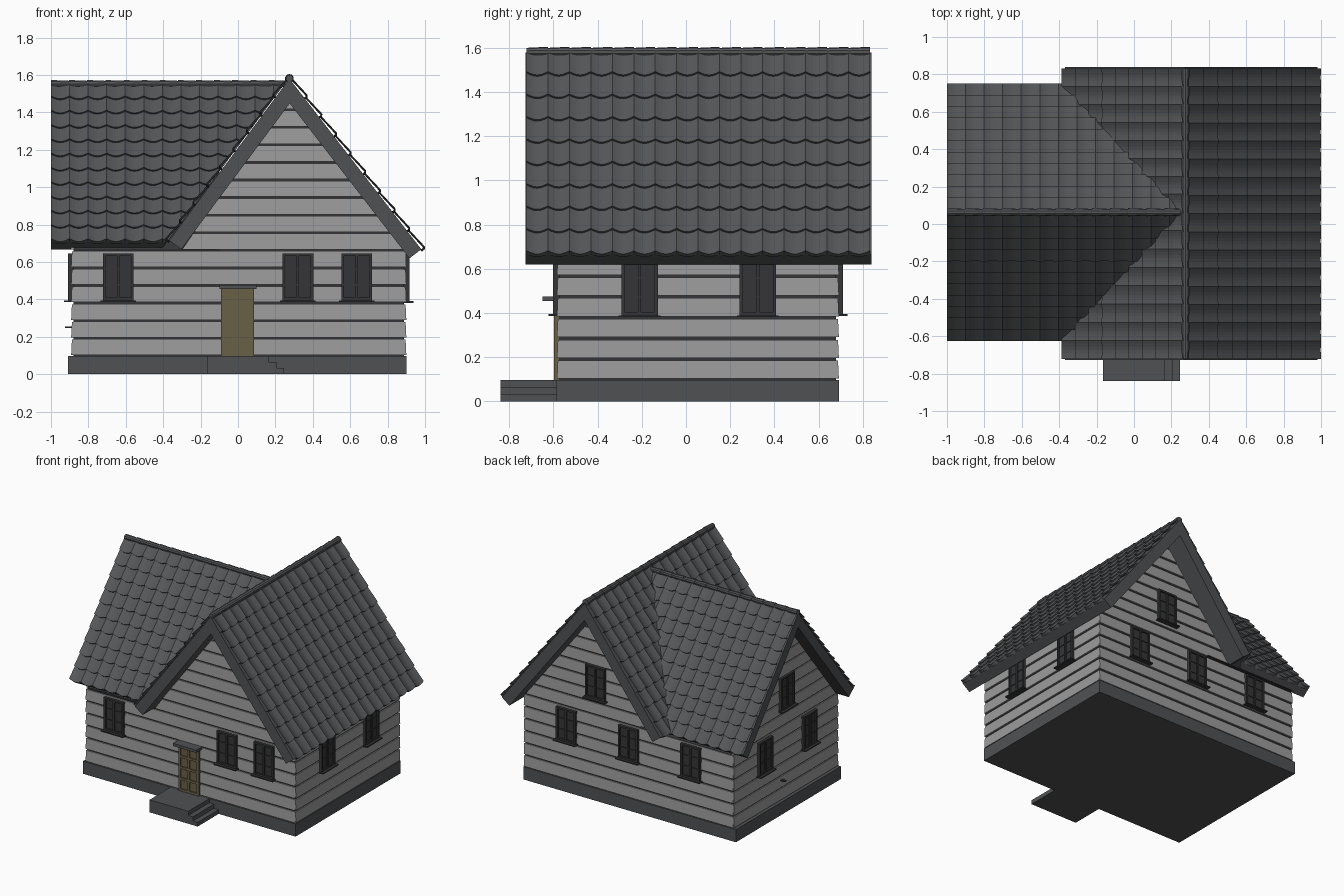
import bpy, bmesh
from math import sin, pi, radians
from mathutils import Vector, Matrix

if "Cube" in bpy.data.objects:
    bpy.data.objects.remove(bpy.data.objects["Cube"])


def material(name, c):
    m = bpy.data.materials.new(name)
    m.diffuse_color = (*c, 1)
    m.use_nodes = True
    m.node_tree.nodes["Principled BSDF"].inputs["Base Color"].default_value = m.diffuse_color
    return m


ROOF = material("roof_grey", (0.09, 0.093, 0.097))
BASE = material("base_grey", (0.08, 0.083, 0.087))
WALL = material("wall_grey", (0.33, 0.33, 0.33))
DARK = material("window_dark", (0.035, 0.036, 0.038))
DOOR = material("door_brown", (0.14, 0.115, 0.06))


def finish(bm, name, mat, recalc=True):
    if recalc:
        bmesh.ops.recalc_face_normals(bm, faces=bm.faces[:])
    me = bpy.data.meshes.new(name)
    bm.to_mesh(me)
    bm.free()
    me.materials.append(mat)
    ob = bpy.data.objects.new(name, me)
    bpy.context.collection.objects.link(ob)
    return ob


def prism(bm, ring_a, ring_b):
    a = [bm.verts.new(p) for p in ring_a]
    b = [bm.verts.new(p) for p in ring_b]
    bm.faces.new(a)
    bm.faces.new(b)
    n = len(a)
    for i in range(n):
        j = (i + 1) % n
        bm.faces.new((a[i], a[j], b[j], b[i]))


# Wall frames: (position along the wall, height, distance out from the wall)
SIDES = {
    "front": lambda a, z, d: (a, -0.572 - d, z),
    "back": lambda a, z, d: (a, 0.68 + d, z),
    "right": lambda a, z, d: (0.888 + d, a, z),
    "left": lambda a, z, d: (-0.88 - d, a, z),
}


def panel(bm, side, a0, a1, z0, z1, d0, d1):
    f = SIDES[side]
    q = [(a0, z0), (a1, z0), (a1, z1), (a0, z1)]
    prism(bm, [f(a, z, d0) for a, z in q], [f(a, z, d1) for a, z in q])


def box(bm, x0, x1, y0, y1, z0, z1):
    q = [(x0, y0), (x1, y0), (x1, y1), (x0, y1)]
    prism(bm, [(x, y, z0) for x, y in q], [(x, y, z1) for x, y in q])


# Foundation and entrance steps
bm = bmesh.new()
box(bm, -0.91, 0.90, -0.585, 0.692, 0, 0.097)
finish(bm, "foundation", BASE)
bm = bmesh.new()
for x1, top in ((0.165, 0.096), (0.205, 0.064), (0.245, 0.032)):
    box(bm, -0.165 if x1 < 0.2 else x1 - 0.04, x1, -0.84, -0.58, 0, top)
finish(bm, "entrance_steps", BASE)

# Wall core with both gable prisms
bm = bmesh.new()
box(bm, -0.88, 0.888, -0.572, 0.68, 0.09, 0.67)
main_tri = [(-0.30, 0.665), (0.91, 0.665), (0.275, 1.49)]
cross_tri = [(-0.575, 0.665), (0.70, 0.665), (0.063, 1.47)]
prism(bm, [(x, -0.572, z) for x, z in main_tri], [(x, 0.68, z) for x, z in main_tri])
prism(bm, [(-0.88, y, z) for y, z in cross_tri], [(-0.1, y, z) for y, z in cross_tri])
finish(bm, "wall_core", DARK)


# Horizontal siding boards, trimmed to the gable slopes
def siding(side, lo, hi, tri):
    bm = bmesh.new()
    f = SIDES[side]

    def span(z):
        if tri is None or z < 0.66:
            return lo, hi
        (l, zb), (r, _), (m, zt) = tri
        k = min((z - zb) / (zt - zb), 1)
        return l + (m - l) * k, r + (m - r) * k

    for k in range(15 if tri else 6):
        z0 = 0.103 + 0.094 * k
        z1 = min(z0 + 0.082, 1.46)
        if z0 > 1.42:
            break
        a0, a1 = span(z0)
        b0, b1 = span(z1)
        prism(bm, [f(a0, z0, -0.01), f(a1, z0, -0.01), f(b1, z1, -0.01), f(b0, z1, -0.01)],
              [f(a0, z0, 0.012), f(a1, z0, 0.012), f(b1, z1, 0.008), f(b0, z1, 0.008)])
    finish(bm, side + "_siding", WALL)


siding("front", -0.886, 0.896, main_tri)
siding("back", -0.886, 0.896, main_tri)
siding("left", -0.58, 0.688, cross_tri)
siding("right", -0.58, 0.688, None)


# Windows: glass, frame, glazing bars and sill
def window(side, a, z, i):
    bm = bmesh.new()
    w, h, t = 0.0825, 0.125, 0.014
    panel(bm, side, a - w, a + w, z - h, z + h, 0, 0.018)
    for s in (-1, 1):
        panel(bm, side, *sorted((a + s * w, a + s * (w - t))), z - h, z + h, 0, 0.03)
        panel(bm, side, a - w, a + w, *sorted((z + s * h, z + s * (h - t))), 0, 0.03)
        panel(bm, side, a - w, a + w, z + s * 0.042 - 0.003, z + s * 0.042 + 0.003, 0, 0.023)
    panel(bm, side, a - 0.007, a + 0.007, z - h, z + h, 0, 0.028)
    panel(bm, side, a - w - 0.012, a + w + 0.012, z - h - 0.009, z - h, 0, 0.05)
    finish(bm, f"{side}_window_{i}", DARK)


for side, spots in {
    "front": [(-0.64, 0.52), (0.32, 0.52), (0.635, 0.52)],
    "right": [(-0.21, 0.515), (0.325, 0.515)],
    "left": [(-0.22, 0.52), (0.32, 0.52), (0.055, 0.92)],
    "back": [(-0.53, 0.52), (0.0, 0.52), (0.53, 0.52), (0.28, 0.915)],
}.items():
    for i, (a, z) in enumerate(spots):
        window(side, a, z, i + 1)

# Panelled door, canopy and a small tap on the left wall
bm = bmesh.new()
panel(bm, "front", -0.09, 0.085, 0.097, 0.457, 0, 0.018)
for a in (-0.09, -0.012, 0.067):
    panel(bm, "front", a, a + 0.018, 0.097, 0.457, 0, 0.026)
for k in range(5):
    z = 0.097 + k * 0.0855
    panel(bm, "front", -0.09, 0.085, z, z + 0.018, 0, 0.026)
finish(bm, "door", DOOR)
bm = bmesh.new()
panel(bm, "front", -0.1, 0.1, 0.455, 0.476, 0, 0.078)
finish(bm, "door_canopy", BASE)
bm = bmesh.new()
panel(bm, "left", 0.1, 0.12, 0.248, 0.256, 0, 0.045)
finish(bm, "wall_tap", DARK)


# One roof slope: rows of curved overlapping tiles, plus the boards beneath
def to3(axis, a, p):
    return Vector((p[0], a, p[1])) if axis == "y" else Vector((a, p[0], p[1]))


def frame(ridge, eave):
    r, e = Vector(ridge), Vector(eave)
    d = (r - e).normalized()
    n = Vector((-d.y, d.x))
    return r, e, d, (n if n.y > 0 else -n)


def cut(bm, plane):
    if plane:
        bmesh.ops.bisect_plane(bm, geom=bm.verts[:] + bm.edges[:] + bm.faces[:],
                               plane_co=plane[0], plane_no=plane[1], clear_outer=True)


def under(axis, ridge, eave):
    """Plane whose outer side is the space below a slope."""
    r, e, d, n = frame(ridge, eave)
    return to3(axis, 0, r + n * 0.004), -to3(axis, 0, n)


def tiles(name, axis, ridge, eave, a0, a1, cols, rows, plane=None):
    r, e, d, n = frame(ridge, eave)
    step = (r - e).length / rows
    bm = bmesh.new()
    seg = 6
    for k in range(rows):
        lines = [[], [], []]
        for i in range(cols * seg + 1):
            s = sin(pi * (i % seg) / seg)
            a = a0 + (a1 - a0) * i / (cols * seg)
            low, wave = k * step - 0.012 * s, 0.010 * (1 - s)
            for line, t, h in zip(lines, (low, low, (k + 1) * step),
                                  (-0.006, 0.014 + wave, 0.002 + wave)):
                line.append(bm.verts.new(to3(axis, a, e + d * t + n * h)))
        for p, q in zip(lines, lines[1:]):
            for i in range(cols * seg):
                bm.faces.new((p[i], p[i + 1], q[i + 1], q[i]))
    out = to3(axis, 0, n - d)
    for f in bm.faces:
        f.normal_update()
        if f.normal.dot(out) < 0:
            f.normal_flip()
    cut(bm, plane)
    finish(bm, name, ROOF, False)


def boards(name, axis, ridge, eave, a0, a1, th, plane=None):
    r, e, d, n = frame(ridge, eave)
    ring = [e, r, r - Vector((0, th / n.y)), e - n * th]
    bm = bmesh.new()
    prism(bm, [to3(axis, a0, p) for p in ring], [to3(axis, a1, p) for p in ring])
    bmesh.ops.recalc_face_normals(bm, faces=bm.faces[:])
    cut(bm, plane)
    finish(bm, name, BASE, False)


M, ML, MR = (0.275, 1.58), (-0.368, 0.715), (0.98, 0.668)
C, CF, CB = (0.063, 1.55), (-0.607, 0.71), (0.733, 0.71)
main_under = under("y", M, ML)

# Main roof, ridge running front to back
tiles("main_roof_right_tiles", "y", M, MR, -0.722, 0.832, 16, 9)
tiles("main_roof_left_front_tiles", "y", M, ML, -0.722, C[0], 8, 9, under("x", C, CF))
tiles("main_roof_left_back_tiles", "y", M, ML, C[0], 0.832, 8, 9, under("x", C, CB))
boards("main_roof_right_boards", "y", M, MR, -0.726, 0.84, 0.08)
boards("main_roof_left_boards", "y", M, ML, -0.726, 0.84, 0.08)

# Cross roof, running into the main roof
for label, eave in (("front", CF), ("back", CB)):
    tiles(f"cross_roof_{label}_tiles", "x", C, eave, -1.0, 0.29, 13, 11, main_under)
    boards(f"cross_roof_{label}_boards", "x", C, eave, -1.0, 0.29, 0.07, main_under)


# Ridge caps
def ridge_caps(name, axis, p, a0, a1, count, rad):
    bm = bmesh.new()
    L = (a1 - a0) / count
    turn = Matrix.Rotation(radians(90), 4, "X" if axis == "y" else "Y")
    for k in range(count):
        bmesh.ops.create_cone(bm, cap_ends=True, segments=10, radius1=rad, radius2=rad * 0.8, depth=L,
                              matrix=Matrix.Translation(to3(axis, a0 + L * (k + 0.5), p)) @ turn)
    finish(bm, name, ROOF)


ridge_caps("main_ridge_caps", "y", (0.275, 1.581), -0.722, 0.832, 16, 0.024)
ridge_caps("cross_ridge_caps", "x", (0.063, 1.552), -1.0, 0.26, 13, 0.022)
